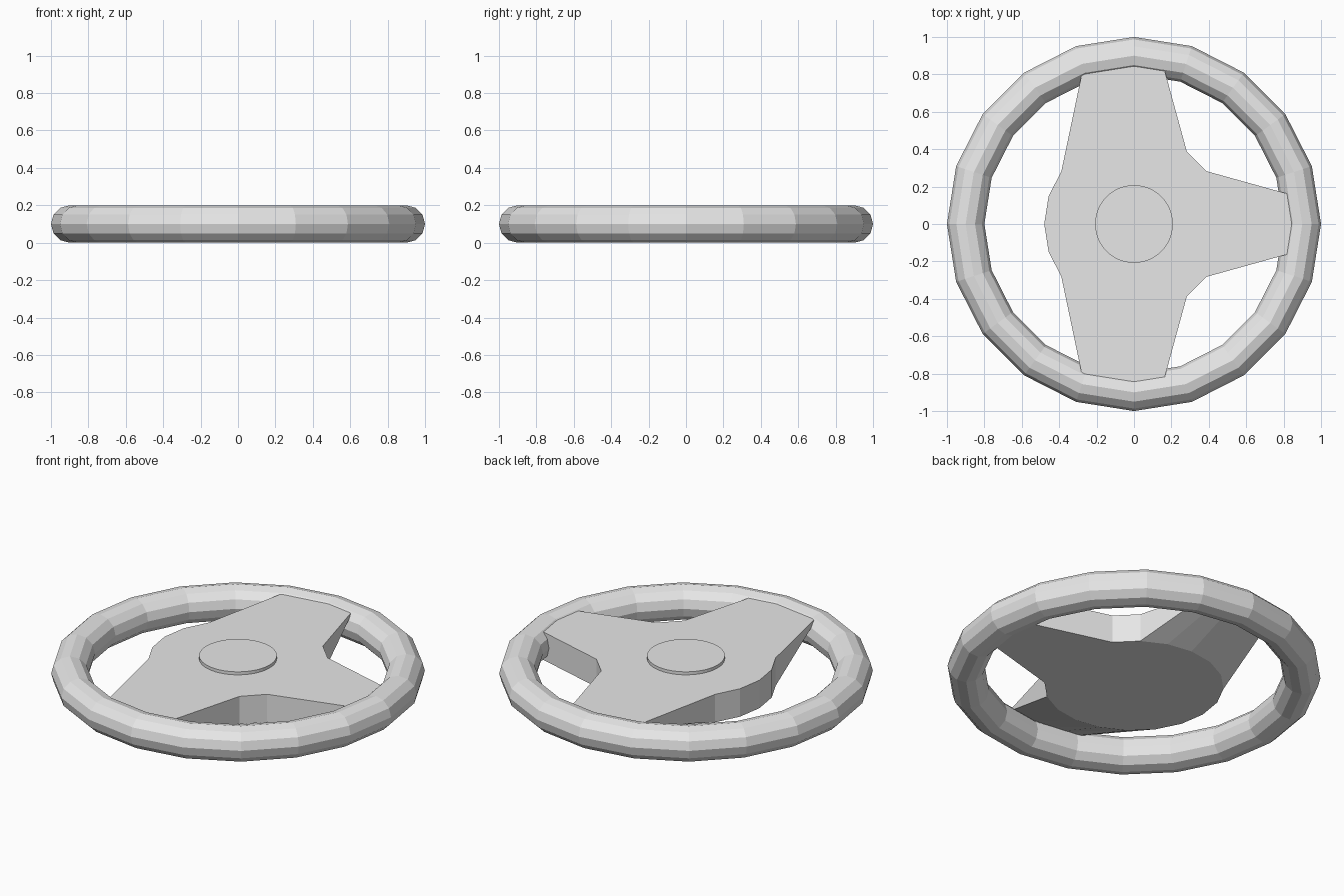
import bpy, bmesh
from math import cos, sin, radians, tau

cube = bpy.data.objects.get("Cube")
if cube:
    bpy.data.objects.remove(cube)

grey = bpy.data.materials.new("light_grey")
grey.use_nodes = True
colour = (0.8, 0.8, 0.8, 1)
grey.diffuse_color = colour
grey.node_tree.nodes["Principled BSDF"].inputs["Base Color"].default_value = colour


def finish(bm, name):
    bmesh.ops.recalc_face_normals(bm, faces=bm.faces)
    mesh = bpy.data.meshes.new(name)
    bm.to_mesh(mesh)
    bm.free()
    mesh.materials.append(grey)
    obj = bpy.data.objects.new(name, mesh)
    bpy.context.collection.objects.link(obj)
    return obj


# Rim: faceted ring
def ring(name, radius, tube, sides, tube_sides):
    bm = bmesh.new()
    loops = []
    for i in range(sides):
        a = tau * i / sides
        loop = []
        for j in range(tube_sides):
            b = tau * j / tube_sides
            r = radius + tube * cos(b)
            loop.append(bm.verts.new((r * cos(a), r * sin(a), tube + tube * sin(b))))
        loops.append(loop)
    for i in range(sides):
        p, q = loops[i - 1], loops[i]
        for j in range(tube_sides):
            bm.faces.new((p[j - 1], q[j - 1], q[j], p[j]))
    return finish(bm, name)


ring("rim", 0.9, 0.1, 20, 12)

# Hub with three spokes: a 20-sided drum whose wall is pulled out to the rim
HUB_R, LOW, HIGH, REACH = 0.48, 0.015, 0.18, 0.86
bm = bmesh.new()


def hub_point(i, z):
    a = radians(18 * i)
    return bm.verts.new((HUB_R * cos(a), HUB_R * sin(a), z))


low = {i: hub_point(i, LOW) for i in range(2, 19)}
columns = []          # (top vertex, bottom vertex) pairs in order around the outline


def hub_columns(first, last):
    for i in range(first, last + 1):
        columns.append((hub_point(i, HIGH), low[i]))


def wedge_tip(indices, x_start, x_end, y):
    # thin outer edge, tapering down to the drum's lower rim
    for k, i in enumerate(indices):
        x = x_start + (x_end - x_start) * k / (len(indices) - 1)
        columns.append((bm.verts.new((x, y, HIGH)), low[i]))


hub_columns(2, 3)
wedge_tip(range(3, 9), 0.153, -0.267, REACH)
hub_columns(8, 12)
wedge_tip(range(12, 18), -0.267, 0.153, -REACH)
hub_columns(17, 18)
for y in (-0.151, 0.151):       # full-depth side spoke
    columns.append(tuple(bm.verts.new((REACH, y, z)) for z in (HIGH, LOW)))

for n, (top, bottom) in enumerate(columns):
    next_top, next_bottom = columns[(n + 1) % len(columns)]
    bm.faces.new(dict.fromkeys((top, bottom, next_bottom, next_top)))
bm.faces.new([top for top, _ in columns])
bm.faces.new(list(dict.fromkeys(bottom for _, bottom in columns)))
finish(bm, "hub_and_spokes")

# Round centre button
bm = bmesh.new()
bmesh.ops.create_cone(bm, cap_ends=True, segments=48, radius1=0.208, radius2=0.208, depth=0.04)
button = finish(bm, "centre_button")
button.location.z = 0.178
